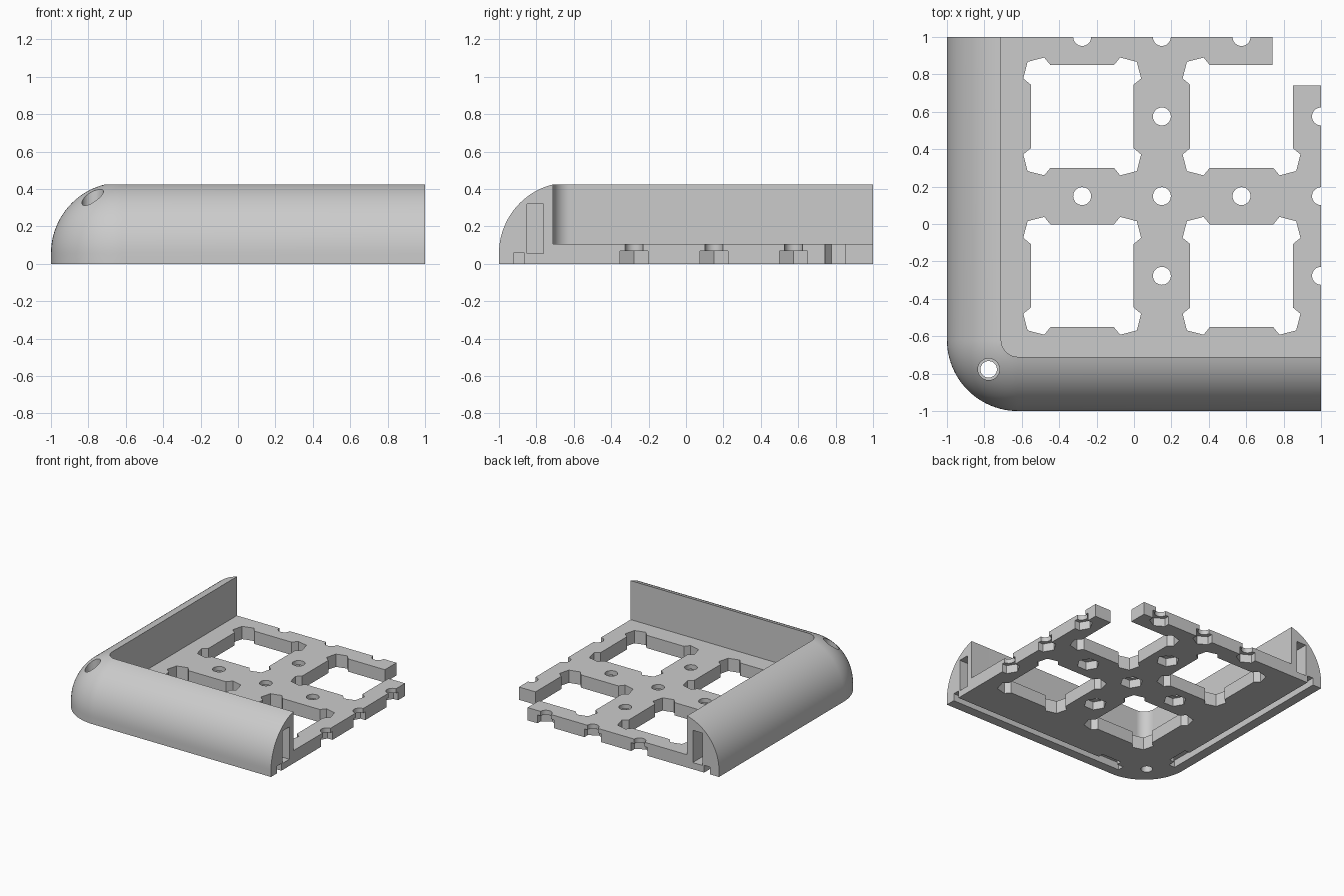
import bpy, bmesh
from math import sin, cos, pi, radians, asin
from mathutils import Vector

cube = bpy.data.objects.get("Cube")
if cube:
    bpy.data.objects.remove(cube, do_unlink=True)

R = 0.38            # outer corner and edge rounding
RIM = 0.09          # inner corner radius
EDGE = R - 1        # line where the rounding starts
WALL_H, FLOOR_H = 0.425, 0.105
CELL_A, MID, CELL_B = -0.277, 0.149, 0.575

grey = bpy.data.materials.new("light grey")
grey.use_nodes = True
colour = (0.6, 0.6, 0.6, 1)
grey.diffuse_color = colour
grey.node_tree.nodes["Principled BSDF"].inputs["Base Color"].default_value = colour


def make_object(name, bm):
    bmesh.ops.recalc_face_normals(bm, faces=bm.faces)
    mesh = bpy.data.meshes.new(name)
    bm.to_mesh(mesh)
    bm.free()
    mesh.materials.append(grey)
    obj = bpy.data.objects.new(name, mesh)
    bpy.context.collection.objects.link(obj)
    return obj


def prism(bm, points, z0, z1):
    base = bm.faces.new([bm.verts.new((x, y, z0)) for x, y in points])
    top = bmesh.ops.extrude_face_region(bm, geom=[base])["geom"]
    moved = [v for v in top if isinstance(v, bmesh.types.BMVert)]
    bmesh.ops.translate(bm, verts=moved, vec=(0, 0, z1 - z0))


def box(bm, x0, x1, y0, y1, z0, z1):
    prism(bm, [(x0, y0), (x1, y0), (x1, y1), (x0, y1)], z0, z1)


def box_pair(bm, x0, x1, y0, y1, z0, z1):
    # one box and its reflection across the diagonal
    box(bm, x0, x1, y0, y1, z0, z1)
    box(bm, y0, y1, x0, x1, z0, z1)


def disc(bm, x, y, r, z0, z1, sides=32, turn=0.0):
    prism(bm, [(x + r * cos(turn + 2 * pi * i / sides), y + r * sin(turn + 2 * pi * i / sides))
               for i in range(sides)], z0, z1)


# Rounded wall swept round the corner, closed by the floor
arc_end = pi / 2 - asin(RIM / R)
arc_z = WALL_H - R * sin(arc_end)
profile = [(0, 0), (R, 0)]
profile += [(R * cos(arc_end * i / 20), arc_z + R * sin(arc_end * i / 20)) for i in range(21)]
profile += [(RIM, FLOOR_H), (0, FLOOR_H)]

stations = [(Vector((1, EDGE)), 1.5 * pi)]
stations += [(Vector((EDGE, EDGE)), 1.5 * pi - i * pi / 48) for i in range(25)]
stations += [(Vector((EDGE, 1)), pi)]

bm = bmesh.new()
rings = []
for base, angle in stations:
    out = Vector((cos(angle), sin(angle)))
    rings.append([bm.verts.new((*(base + out * r), z)) for r, z in profile])
for a, b in zip(rings, rings[1:]):
    for i in range(len(profile) - 1):
        bm.faces.new((a[i], a[i + 1], b[i + 1], b[i]))
bm.faces.new(rings[0])
bm.faces.new(rings[-1])
low, high = [bm.verts.new((1, 1, z)) for z in (0, FLOOR_H)]
first, corner, last = rings[0], rings[1], rings[-1]
bm.faces.new((corner[0], first[0], low, last[0]))
bm.faces.new((corner[-1], first[-1], high, last[-1]))
bm.faces.new((first[0], low, high, first[-1]))
bm.faces.new((last[0], low, high, last[-1]))
bmesh.ops.remove_doubles(bm, verts=bm.verts, dist=0.0001)
tray = make_object("corner_tray", bm)


def cut(bm):
    cutter = make_object("cutter", bm)
    cutter.hide_render = True
    mod = tray.modifiers.new("cut", 'BOOLEAN')
    mod.operation, mod.solver, mod.object = 'DIFFERENCE', 'EXACT', cutter
    bpy.context.view_layer.objects.active = tray
    bpy.ops.object.modifier_apply(modifier=mod.name)
    bpy.data.objects.remove(cutter, do_unlink=True)


# Square floor openings with notched corners
quarter = [(0.275, 0.17), (0.315, 0.203), (0.292, 0.292), (0.203, 0.315), (0.17, 0.275)]
outline = []
for turn in range(4):
    outline += quarter
    quarter = [(-y, x) for x, y in quarter]
bm = bmesh.new()
for cx in (CELL_A, CELL_B):
    for cy in (CELL_A, CELL_B):
        prism(bm, [(cx + x, cy + y) for x, y in outline], -0.1, 0.2)
cut(bm)

# Screw holes between the openings and along the open edges
inner = [(MID, MID), (MID, CELL_A), (MID, CELL_B), (CELL_A, MID), (CELL_B, MID)]
side = [(1, c) for c in (CELL_A, MID, CELL_B)]
back = [(y, x) for x, y in side]
bm = bmesh.new()
for x, y in inner + side + back:
    disc(bm, x, y, 0.048, -0.1, 0.2)
disc(bm, -0.777, -0.777, 0.044, -0.1, 0.6)
cut(bm)

# Hex nut pockets, missing corner, underside grooves and end slots
bm = bmesh.new()
for x, y in inner + side:
    disc(bm, x, y, 0.0866, -0.1, 0.068, 6)
for x, y in back:
    disc(bm, x, y, 0.0866, -0.1, 0.068, 6, pi / 2)
box(bm, 0.74, 1.1, 0.74, 1.1, -0.1, 0.2)
box_pair(bm, -0.62, 1.1, -0.92, -0.865, -0.1, 0.06)
box_pair(bm, 0.75, 1.1, -0.85, -0.762, 0.055, 0.32)
cut(bm)

# Widened groove pockets and the corner counterbore
bm = bmesh.new()
box_pair(bm, -0.56, -0.38, -0.9, -0.82, -0.1, 0.05)
disc(bm, -0.777, -0.777, 0.058, 0.1, 0.6)
cut(bm)

bpy.ops.object.select_all(action='DESELECT')
tray.select_set(True)
bpy.context.view_layer.objects.active = tray
bpy.ops.object.shade_smooth_by_angle(angle=radians(25))
